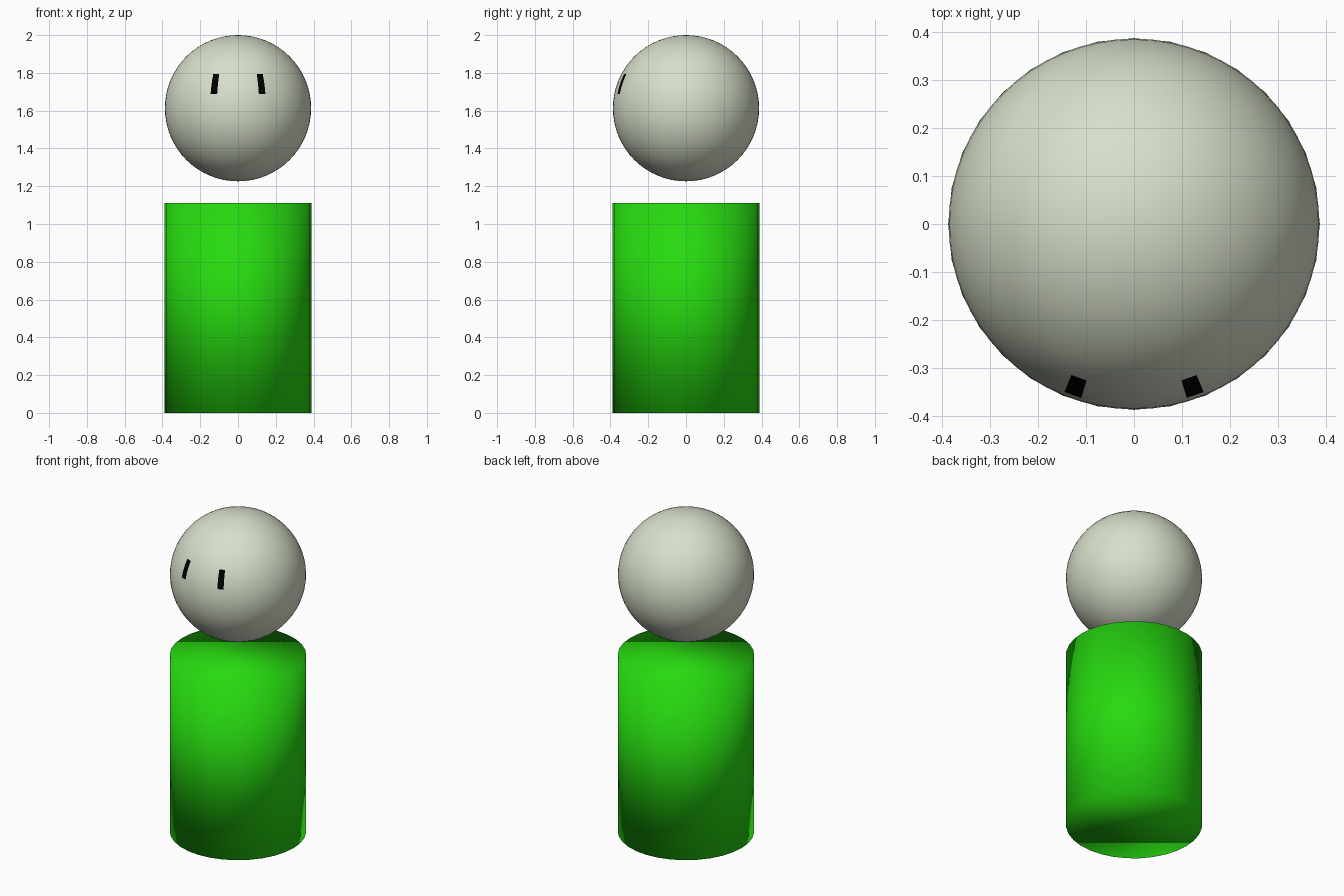
import bpy
from math import atan2, asin, degrees

if "Cube" in bpy.data.objects:
    bpy.data.objects.remove(bpy.data.objects["Cube"])


def material(name, rgb):
    m = bpy.data.materials.new(name)
    m.diffuse_color = (*rgb, 1)
    m.use_nodes = True
    m.node_tree.nodes["Principled BSDF"].inputs["Base Color"].default_value = m.diffuse_color
    return m


green = material("green", (0.02, 0.70, 0.005))
pale = material("pale", (0.68, 0.74, 0.59))
black = material("black", (0.0, 0.0, 0.0))

# Body: plain capped cylinder, fully smooth
R, H = 0.388, 1.11
bpy.ops.mesh.primitive_cylinder_add(vertices=32, radius=R, depth=H, location=(0, 0, H / 2))
body = bpy.context.object
body.name = "body"
body.data.materials.append(green)
bpy.ops.object.shade_smooth()

# Head: floating sphere
HR = 0.387
bpy.ops.mesh.primitive_uv_sphere_add(segments=64, ring_count=32, radius=HR, location=(0, 0, 2 - HR))
head = bpy.context.object
head.name = "head"
head.data.materials.append(pale)
head.data.materials.append(black)
bpy.ops.object.shade_smooth()

# Eyes: one column of three faces on each side, painted black
for face in head.data.polygons:
    c = face.center
    lon = abs(degrees(atan2(c.x, -c.y)))
    lat = degrees(asin(c.z / c.length))
    if 16.9 < lon < 22.5 and 11.25 < lat < 28.1:
        face.material_index = 1
